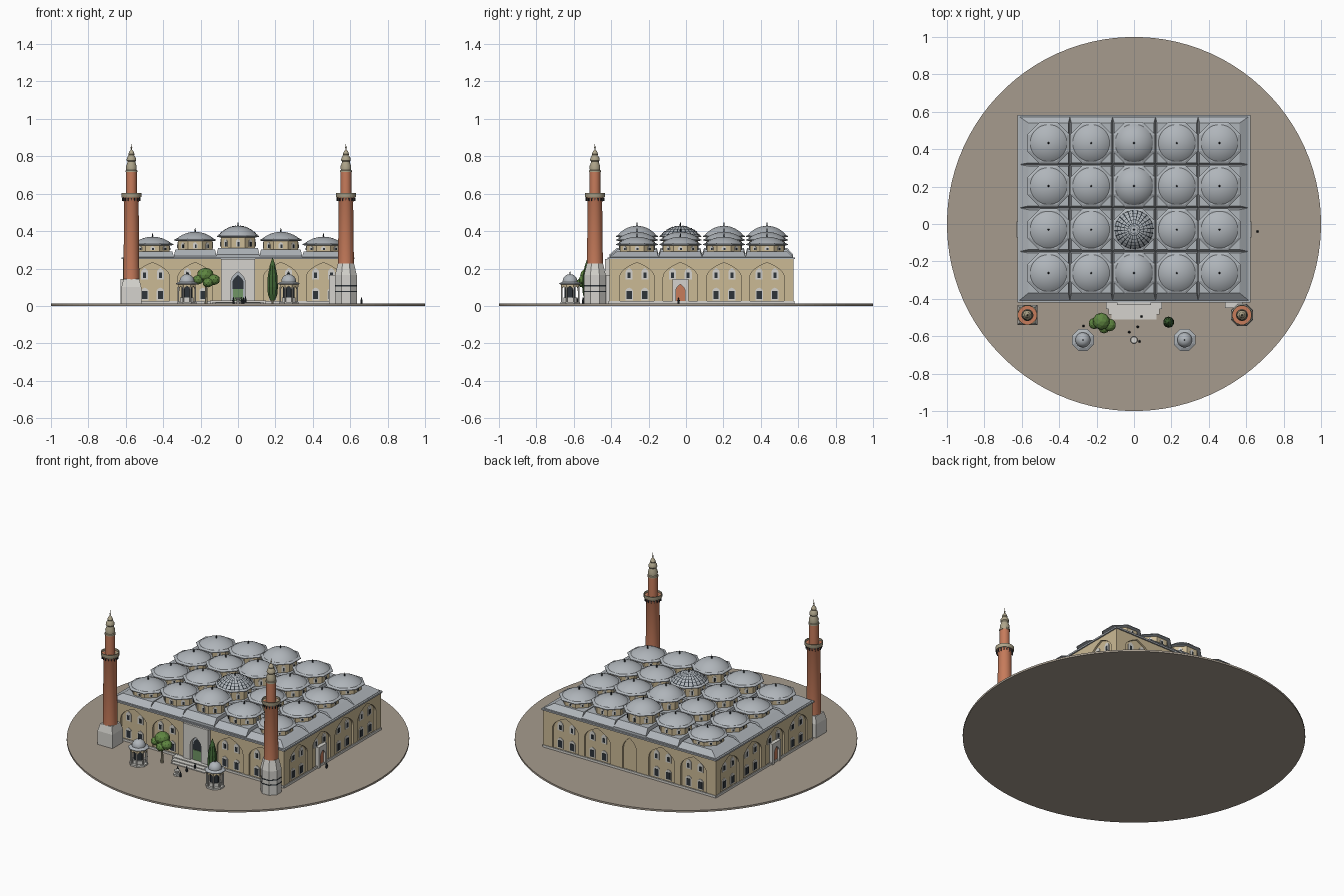
import bpy, bmesh
from math import pi, cos, sin, sqrt, asin
from mathutils import Matrix, Vector

if "Cube" in bpy.data.objects:
    bpy.data.objects.remove(bpy.data.objects["Cube"])

COL = {"ground": (.38, .33, .27), "limestone": (.60, .49, .30), "lead": (.43, .46, .49),
       "marble": (.66, .65, .61), "brick": (.57, .20, .105), "leaf_green": (.115, .24, .053),
       "cypress_green": (.05, .13, .035), "dark": (.026, .034, .042),
       "aged_stone": (.43, .38, .26), "door_green": (.16, .30, .13)}
MAT = {}
for k, c in COL.items():
    MAT[k] = bpy.data.materials.new(k)
    MAT[k].diffuse_color = (*c, 1)

PARTS = {}


def part(name, mat, smooth=False):
    if name not in PARTS:
        PARTS[name] = (bmesh.new(), mat, smooth)
    return PARTS[name][0]


def box(bm, x0, x1, y0, y1, z0, z1):
    m = Matrix.Translation(((x0 + x1) / 2, (y0 + y1) / 2, (z0 + z1) / 2)) @ Matrix.Diagonal((x1 - x0, y1 - y0, z1 - z0, 1))
    bmesh.ops.create_cube(bm, size=1, matrix=m)


def plate(bm, pts, o0, o1, T):
    """Outline (u, z) extruded between two outward distances, placed by T."""
    a = [bm.verts.new(T @ Vector((u, -o0, z))) for u, z in pts]
    b = [bm.verts.new(T @ Vector((u, -o1, z))) for u, z in pts]
    bm.faces.new(a)
    bm.faces.new(b)
    for i in range(len(pts)):
        j = (i + 1) % len(pts)
        bm.faces.new((a[i], a[j], b[j], b[i]))


def lathe(bm, prof, n, x=0, y=0, keep=None):
    """Profile (r, z) turned round; with 8 sides or fewer r is the flat-to-centre distance."""
    f = 1 / cos(pi / n) if n <= 8 else 1
    rings = []
    for r, z in prof:
        cnt = n if r > 1e-6 else 1
        rings.append([bm.verts.new((x + r * f * cos(2 * pi * (i + .5) / n),
                                    y + r * f * sin(2 * pi * (i + .5) / n), z)) for i in range(cnt)])
    for a, b in zip(rings, rings[1:]):
        for i in range(n):
            if keep and not keep(i):
                continue
            j = (i + 1) % n
            q = [a[i % len(a)], a[j % len(a)], b[j % len(b)], b[i % len(b)]]
            bm.faces.new(list(dict.fromkeys(q)))
    if not keep:
        for ring in (rings[0], rings[-1]):
            if len(ring) > 2:
                bm.faces.new(ring)


def rect(c, w, z0, z1):
    return [(c - w, z0), (c - w, z1), (c + w, z1), (c + w, z0)]


def arch(c, w, z0, zs, zt, n=8):
    half = [(w * (1 - (i / n) ** 2.2), zs + (zt - zs) * i / n) for i in range(n + 1)]
    return [(c - w, z0)] + [(c - x, z) for x, z in half] + [(c + x, z) for x, z in half[-2::-1]] + [(c + w, z0)]


def frame(u0, u1, z0, z1, opening):
    return [(u0, z0), (u0, z1), (u1, z1), (u1, z0)] + opening[::-1]


def cap(c, h, z, n=8, grow=0):
    """Profile of a shallow spherical dome."""
    R = (c * c + h * h) / (2 * h)
    t = asin(min(1, c / R))
    return [((R + grow) * sin(t * (1 - i / n)), z + h - R + (R + grow) * cos(t * (1 - i / n))) for i in range(n + 1)]


# ground disc
G = .012
lathe(part("ground_disc", "ground"), [(1, 0), (1, G)], 96)

# wall core and plinth
XC = [-.457, -.229, 0, .229, .457]
YC = [-.262, -.03, .203, .433]
CY, HX, HY, D = .0825, .615, .4925, .012
box(part("wall_core", "limestone"), -HX + D, HX - D, CY - HY + D, CY + HY - D, G, .252)


# one window pair plus its blind arch
def bay(T, c, u0, u1, out, kind):
    w = .05 if kind == "niche" else .092
    plate(part("wall_arcades", "limestone"), frame(u0, u1, G, .252, arch(c, w, G, .15, .232)), out - D, out, T)
    inner = out - D
    if kind == "niche":
        return
    for s in (-.042, .042):
        plate(part("upper_windows", "marble"), arch(c + s, .019, .142, .178, .203), inner, inner + .004, T)
        plate(part("upper_panes", "dark"), rect(c + s, .008, .15, .178), inner, inner + .006, T)
        if kind == "window":
            plate(part("lower_window_frames", "marble"), arch(c + s, .02, .03, .08, .098), inner, inner + .004, T)
            plate(part("lower_panes", "dark"), rect(c + s, .014, .036, .08), inner, inner + .006, T)
    if kind == "door":
        plate(part("side_portals", "marble"), frame(c - .043, c + .043, G, .145, arch(c, .024, G, .08, .115)), inner, out + .012, T)
        plate(part("side_doors", "brick"), arch(c, .024, G, .08, .115), inner, out, T)


# four facades
for ang, out, cs, half in ((0, HY, XC, HX), (pi, HY, XC, HX),
                           (pi / 2, HX, [y - CY for y in YC], HY), (-pi / 2, HX, [CY - y for y in YC][::-1], HY)):
    T = Matrix.Translation((0, CY, 0)) @ Matrix.Rotation(ang, 4, 'Z')
    edges = [-half] + [(a + b) / 2 for a, b in zip(cs, cs[1:])] + [half]
    for i, c in enumerate(cs):
        kind = "window"
        if len(cs) == 5 and i == 2:
            kind = "niche"
        if len(cs) == 4 and abs(c - (-.1125 if ang > 0 else .1125)) < .01:
            kind = "door"
        bay(T, c, edges[i], edges[i + 1], out, kind)
    for a, b in zip(edges, edges[1:]):
        plate(part("plinth", "marble"), rect((a + b) / 2, (b - a) / 2, G, .026), out - .004, out + .004, T)

# front portal with niche, door and steps
T = Matrix.Translation((0, CY, 0))
plate(part("portal", "marble"), frame(-.09, .09, G, .252, arch(0, .038, G, .125, .182)), HY - D, HY + .022, T)
plate(part("portal_niche", "lead"), arch(0, .038, G, .125, .182), HY - D, HY, T)
plate(part("portal_lattice", "dark"), arch(0, .03, .09, .12, .165), HY - D, HY + .003, T)
plate(part("portal_door", "door_green"), rect(0, .028, G, .09), HY - D, HY + .006, T)
for w, y, z in ((.15, -.455, .028), (.135, -.485, .022), (.12, -.51, .017)):
    box(part("portal_steps", "marble"), -w, w, y, -.42, G, z)

# cornice
box(part("cornice", "lead"), -.623, .623, CY - .501, CY + .501, .25, .26)

# roof bays, drums and domes
LEV = [(.262, .292, .330, .370), (.268, .301, .354, .396), (.276, .311, .374, .428)]
xe = [-.612, -.343, -.115, .115, .343, .612]
ye = [-.408, -.147, .086, .318, .573]
for i, x in enumerate(XC):
    zb, zt, ze, zd = LEV[2 - abs(i - 2)]
    for j, y in enumerate(YC):
        bm = part("roof_bays", "lead")
        r = .106
        lo = [(xe[i], ye[j]), (xe[i + 1], ye[j]), (xe[i + 1], ye[j + 1]), (xe[i], ye[j + 1])]
        hi = [(x - r, y - r), (x + r, y - r), (x + r, y + r), (x - r, y + r)]
        rings = [[bm.verts.new((*p, z)) for p in ps] for ps, z in ((lo, .255), (lo, zb), (hi, zt))]
        for a, b in zip(rings, rings[1:]):
            for k in range(4):
                bm.faces.new((a[k], a[(k + 1) % 4], b[(k + 1) % 4], b[k]))
        bm.faces.new(rings[2])
        lathe(part("drums", "limestone"), [(.092, zt - .01), (.092, ze - .003)], 8, x, y)
        lathe(part("drum_eaves", "lead"), [(.094, ze - .008), (.112, ze - .004), (.112, ze), (.1, ze + .006)], 8, x, y)
        for k in range(8):
            W = Matrix.Translation((x, y, 0)) @ Matrix.Rotation(k * pi / 4, 4, 'Z')
            h = ze - zt
            plate(part("drum_windows", "marble"), arch(0, .012, zt + .006, zt + h * .5, zt + h * .75, 4), .09, .094, W)
            plate(part("drum_panes", "dark"), rect(.003, .005, zt + .008, zt + h * .5), .09, .096, W)
        glass = (i, j) == (2, 1)
        dome = part("glass_dome" if glass else "domes", "lead", True)
        lathe(dome, cap(.106, zd - ze, ze), 32, x, y)
        if glass:
            prof = cap(.106, zd - ze, ze, 8, .002)
            lathe(part("glass_dome_ribs", "dark"), prof[:-1], 96, x, y, lambda s: s % 4 == 0)
            fine = cap(.106, zd - ze, ze, 48, .002)
            for k in range(3, 42, 8):
                lathe(part("glass_dome_rings", "dark"), fine[k:k + 2], 48, x, y, lambda s: True)
        lathe(part("dome_finials", "dark"), [(.005, zd - .002), (.003, zd + .004), (.004, zd + .008), (0, zd + .022)], 8, x, y)

# minarets: square base at left, striped octagonal base at right
LX, RX, MY = -.57, .577, -.487
lathe(part("left_minaret_base", "marble"), [(.053, G), (.053, .1), (.042, .145)], 4, LX, MY)
lathe(part("right_minaret_base", "marble"), [(.058, G), (.058, .165), (.043, .228)], 8, RX, MY)
for z in (.074, .105):
    lathe(part("base_stripes", "dark"), [(.0595, z), (.0595, z + .006)], 8, RX, MY)
box(part("base_link_wall", "marble"), .487, .58, -.45, -.40, G, .165)
for x, z0 in ((LX, .14), (RX, .225)):
    lathe(part("minaret_shafts", "brick", True), [(.043, z0), (.039, .555), (.044, .565), (.045, .575), (.05, .582), (.052, .592)], 24, x, MY)
    lathe(part("minaret_upper_shafts", "brick", True), [(.029, .58), (.029, .72)], 24, x, MY)
    lathe(part("balconies", "aged_stone", True), [(.053, .58), (.055, .584), (.055, .604), (.05, .604), (.05, .592), (.028, .592)], 16, x, MY)
    for k in range(16):
        B = Matrix.Translation((x, MY, 0)) @ Matrix.Rotation(k * pi / 8, 4, 'Z')
        plate(part("balcony_corbels", "dark"), [(-.004, .578), (.004, .578), (0, .56)], .038, .05, B)
    lathe(part("minaret_caps", "aged_stone", True),
          [(.032, .715), (.032, .724), (.028, .727), (.029, .748), (.022, .765), (.021, .772), (.026, .778), (.025, .79),
           (.018, .802), (.015, .806), (.017, .812), (.011, .826), (.005, .833)], 16, x, MY)
    lathe(part("minaret_finials", "aged_stone"), [(.005, .83), (.002, .84), (.005, .846), (.002, .852), (0, .875)], 8, x, MY)

# two domed ablution kiosks
for x in (-.273, .271):
    y = -.62
    lathe(part("kiosk_bases", "marble"), [(.052, G), (.052, .022), (.036, .022), (.036, .045)], 8, x, y)
    lathe(part("kiosk_cores", "dark"), [(.03, .02), (.03, .105)], 8, x, y)
    for k in range(8):
        a = (k + .5) * pi / 4
        lathe(part("kiosk_columns", "marble"), [(.004, .02), (.004, .1)], 8, x + .049 * cos(a), y + .049 * sin(a))
        K = Matrix.Translation((x, y, 0)) @ Matrix.Rotation(k * pi / 4, 4, 'Z')
        plate(part("kiosk_arches", "limestone"), frame(-.019, .019, .08, .118, arch(0, .015, .08, .085, .106, 4)), .043, .047, K)
    lathe(part("kiosk_eaves", "lead"), [(.05, .114), (.058, .117), (.058, .121), (.042, .129)], 8, x, y)
    lathe(part("kiosk_domes", "lead", True), [(.04, .128)] + cap(.04, .036, .134, 6), 20, x, y)
    lathe(part("kiosk_finials", "dark"), [(.003, .168), (.003, .174), (0, .188)], 6, x, y)

# small basin in the middle
lathe(part("basin", "marble"), [(.02, G), (.02, .022), (.008, .022), (.008, .034), (.018, .04), (.016, .044)], 8, 0, -.62)

# round tree and cypress
lathe(part("tree_trunk", "aged_stone"), [(.008, G), (.005, .12)], 8, -.17, -.53)
for x, y, z, r in ((-.175, -.52, .165, .046), (-.213, -.532, .14, .03), (-.13, -.54, .14, .034), (-.16, -.555, .125, .03)):
    m = Matrix.Translation((x, y, z)) @ Matrix.Diagonal((1, 1, .85, 1))
    bmesh.ops.create_icosphere(part("tree_crown", "leaf_green"), subdivisions=2, radius=r, matrix=m)
lathe(part("cypress_trunk", "aged_stone"), [(.005, G), (.005, .04)], 8, .185, -.525)
lathe(part("cypress", "cypress_green"), [(.014, .03), (.026, .06), (.03, .1), (.027, .16), (.016, .215), (0, .262)], 10, .185, -.525)

# visitors
for x, y in ((.04, -.495), (.02, -.55), (-.025, -.578), (-.27, -.545), (.03, -.628), (.66, -.04)):
    z = .017 if y > -.51 and x < .1 else G
    lathe(part("visitors", "dark"), [(.005, z), (.006, z + .02), (.002, z + .025), (.004, z + .03), (0, z + .035)], 6, x, y)

# turn every part into an object
for name, (bm, mat, smooth) in PARTS.items():
    bmesh.ops.recalc_face_normals(bm, faces=bm.faces)
    me = bpy.data.meshes.new(name)
    bm.to_mesh(me)
    bm.free()
    me.materials.append(MAT[mat])
    ob = bpy.data.objects.new(name, me)
    bpy.context.collection.objects.link(ob)
    if smooth:
        bpy.ops.object.select_all(action='DESELECT')
        ob.select_set(True)
        bpy.context.view_layer.objects.active = ob
        bpy.ops.object.shade_smooth_by_angle(angle=.6)

for m in bpy.data.materials:
    if m.users and not m.is_grease_pencil:
        m.use_nodes = True
        m.node_tree.nodes["Principled BSDF"].inputs["Base Color"].default_value = m.diffuse_color
